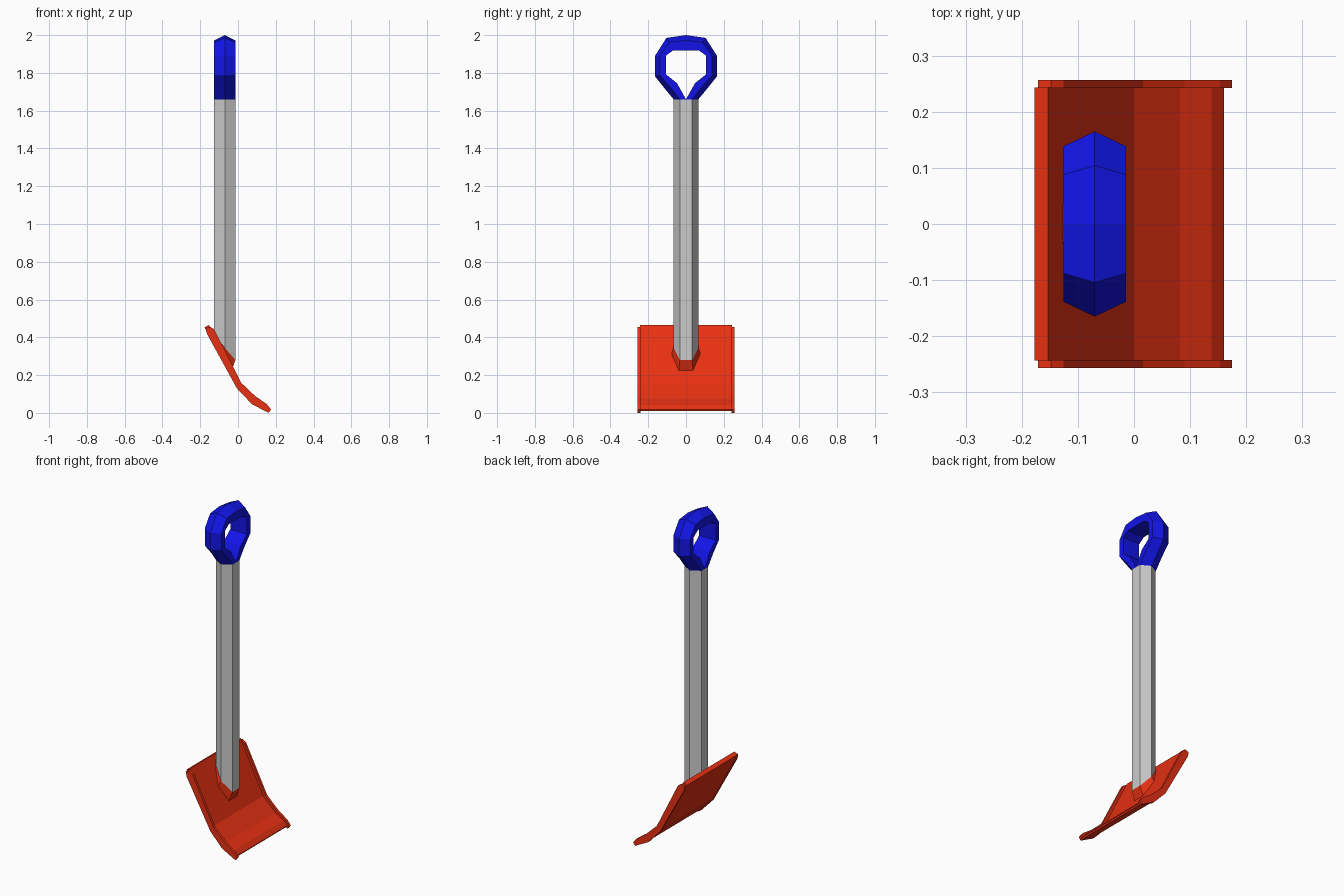
import bpy, bmesh

if "Cube" in bpy.data.objects:
    bpy.data.objects.remove(bpy.data.objects["Cube"])

CX = -0.07            # shaft centre line in x
HW, RIDGE, SIDE = 0.056, 0.065, 0.0325   # hexagon section sizes


def material(name, rgb):
    m = bpy.data.materials.new(name)
    m.diffuse_color = (*rgb, 1)
    m.use_nodes = True
    m.node_tree.nodes["Principled BSDF"].inputs["Base Color"].default_value = m.diffuse_color
    return m


RED = material("red_paint", (0.8, 0.03, 0.006))
BLUE = material("blue_paint", (0.006, 0.007, 0.8))


def loft(name, rings, mat=None, caps=True):
    """Skin a list of equal-length point rings into a flat-shaded object."""
    bm = bmesh.new()
    rows = [[bm.verts.new(p) for p in ring] for ring in rings]
    n = len(rows[0])
    for a, b in zip(rows, rows[1:]):
        for i in range(n):
            j = (i + 1) % n
            bm.faces.new((a[i], a[j], b[j], b[i]))
    if caps:
        bm.faces.new(rows[0])
        bm.faces.new(rows[-1])
    bmesh.ops.recalc_face_normals(bm, faces=bm.faces)
    mesh = bpy.data.meshes.new(name)
    bm.to_mesh(mesh)
    bm.free()
    obj = bpy.data.objects.new(name, mesh)
    bpy.context.collection.objects.link(obj)
    if mat:
        mesh.materials.append(mat)
    return obj


def hexagon(front, mid, back):
    """Hexagon ring symmetric in y from three (x, y, z) corners."""
    (fx, fy, fz), (mx, my, mz), (bx, by, bz) = front, mid, back
    return [(fx, -fy, fz), (fx, fy, fz), (mx, my, mz),
            (bx, by, bz), (bx, -by, bz), (mx, -my, mz)]


def extrude_y(name, profile, y0, y1, mat):
    return loft(name, [[(x, y, z) for x, z in profile] for y in (y0, y1)], mat)


# Hexagonal shaft, cut at a slant to follow the blade
seat = hexagon((CX + HW, SIDE, 0.28), (CX, RIDGE, 0.345), (CX - HW, SIDE, 0.415))
shaft_top = [(x, y, 1.66) for x, y, z in seat]
loft("shaft", [seat, shaft_top])

# Sloped collar joining shaft and blade
collar_base = hexagon((-0.035, 0.038, 0.222), (-0.08, 0.078, 0.308),
                      (-0.13, 0.038, 0.41))
loft("collar", [collar_base, seat], RED)

# Looped grip: (inner y, z, outer ridge y, z), shaft up to the crown
half = [(0, 1.66, 0.065, 1.66), (0.048, 1.746, 0.107, 1.71),
        (0.106, 1.792, 0.165, 1.783), (0.106, 1.892, 0.165, 1.889),
        (0.068, 1.919, 0.104, 1.985), (0, 1.919, 0, 2.0)]
path = half + [(-a, b, -c, d) for a, b, c, d in reversed(half[:-1])]
rings = []
for iy, iz, oy, oz in path:
    my, mz = (iy + oy) / 2, (iz + oz) / 2
    if iz > 1.7:      # shoulders sit a little closer to the ridge
        my, mz = iy + (oy - iy) * 0.55, iz + (oz - iz) * 0.65
    rings.append([(CX, oy, oz), (CX + HW, my, mz), (CX + HW, iy, iz),
                  (CX - HW, iy, iz), (CX - HW, my, mz)])
loft("grip", rings, BLUE)

# Bent blade plate
plate = [(-0.153, 0.465), (0, 0.155), (0.082, 0.077), (0.138, 0.043),
         (0.16, 0.018), (0.155, 0.009), (0.075, 0.052), (-0.007, 0.137),
         (-0.177, 0.453)]
extrude_y("blade", plate, -0.243, 0.243, RED)

# Raised rims along both blade sides
rim = [(-0.171, 0.448), (-0.148, 0.456), (-0.126, 0.443), (0.016, 0.16),
       (0.09, 0.09), (0.153, 0.046), (0.175, 0.018), (0.162, 0.0),
       (0.074, 0.046), (-0.006, 0.13), (-0.165, 0.42)]
for side, s in (("left", -1), ("right", 1)):
    extrude_y("rim_" + side, rim, s * 0.242, s * 0.257, RED)
